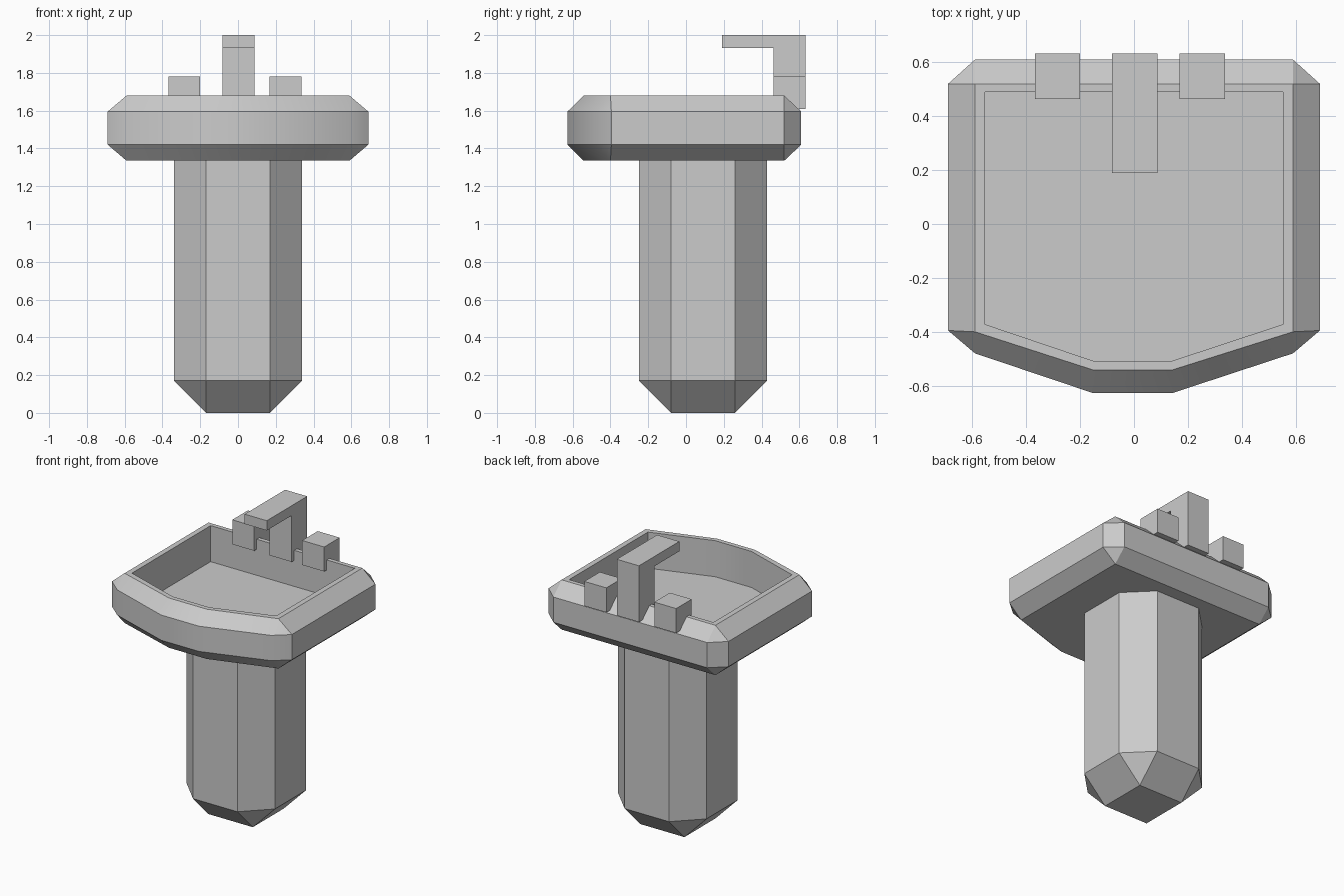
import bpy, bmesh, math

if "Cube" in bpy.data.objects:
    bpy.data.objects.remove(bpy.data.objects["Cube"])


def finish(bm, name):
    bmesh.ops.recalc_face_normals(bm, faces=bm.faces)
    mesh = bpy.data.meshes.new(name)
    bm.to_mesh(mesh)
    bm.free()
    obj = bpy.data.objects.new(name, mesh)
    bpy.context.collection.objects.link(obj)
    return obj


def ring(bm, outline, z):
    return [bm.verts.new((x, y, z)) for x, y in outline]


def skin(bm, a, b, amap=None):
    """Join ring b to ring a; amap gives the a vertex for every b vertex,
    so doubled entries become chamfered corner triangles."""
    amap = amap or range(len(b))
    for i in range(len(b)):
        j = (i + 1) % len(b)
        face = [b[i], b[j], a[amap[j]]]
        if amap[i] != amap[j]:
            face.append(a[amap[i]])
        bm.faces.new(face)


# Basin: chamfered D-shaped slab with a straight-walled recess
inset = [(0.59, 0.52), (-0.59, 0.52), (-0.59, -0.40),
         (-0.15, -0.542), (0.14, -0.542), (0.59, -0.40)]
outer = [(0.69, 0.52), (0.59, 0.61), (-0.59, 0.61), (-0.69, 0.52), (-0.69, -0.395),
         (-0.59, -0.48), (-0.15, -0.628), (0.14, -0.628), (0.59, -0.48), (0.69, -0.395)]
recess = [(0.553, 0.49), (-0.553, 0.49), (-0.553, -0.372),
          (-0.145, -0.51), (0.135, -0.51), (0.553, -0.372)]
corner_map = [0, 0, 1, 1, 2, 2, 3, 4, 5, 5]

bm = bmesh.new()
bottom = ring(bm, inset, 1.335)
low = ring(bm, outer, 1.42)
high = ring(bm, outer, 1.595)
top = ring(bm, inset, 1.68)
lip = ring(bm, recess, 1.68)
floor = ring(bm, recess, 1.43)
bm.faces.new(bottom)
skin(bm, bottom, low, corner_map)
skin(bm, low, high)
skin(bm, top, high, corner_map)
skin(bm, top, lip)
skin(bm, lip, floor)
bm.faces.new(floor)
basin = finish(bm, "basin")
bpy.context.view_layer.objects.active = basin
basin.select_set(True)
bpy.ops.object.shade_smooth_by_angle(angle=math.radians(30))

# Pedestal: octagonal column with a chamfered foot
R, C, CY = 0.34, 0.17, 0.09
signs = [(1, 1), (-1, 1), (-1, -1), (1, -1)]
square = [(C * sx, CY + C * sy) for sx, sy in signs]
octagon = []
for sx, sy in signs:
    pair = [(R * sx, CY + C * sy), (C * sx, CY + R * sy)]
    octagon += pair if sx == sy else pair[::-1]
bm = bmesh.new()
foot = ring(bm, square, 0)
shoulder = ring(bm, octagon, 0.172)
head = ring(bm, octagon, 1.34)
bm.faces.new(foot)
skin(bm, foot, shoulder, [0, 0, 1, 1, 2, 2, 3, 3])
skin(bm, shoulder, head)
bm.faces.new(head)
finish(bm, "pedestal")


# Tap parts: side profiles (y, z) extruded across x
def extrude_x(name, profile, x0, x1):
    bm = bmesh.new()
    a = [bm.verts.new((x0, y, z)) for y, z in profile]
    b = [bm.verts.new((x1, y, z)) for y, z in profile]
    bm.faces.new(a)
    bm.faces.new(b)
    skin(bm, a, b)
    finish(bm, name)


Y0, Y1, Z0 = 0.463, 0.633, 1.61
knob = [(Y0, Z0), (Y1, Z0), (Y1, 1.78), (Y0, 1.78)]
spout = [(Y0, Z0), (Y1, Z0), (Y1, 2.0), (0.19, 2.0), (0.19, 1.932), (Y0, 1.932)]
extrude_x("left_tap", knob, -0.368, -0.2)
extrude_x("right_tap", knob, 0.168, 0.337)
extrude_x("spout", spout, -0.082, 0.088)
